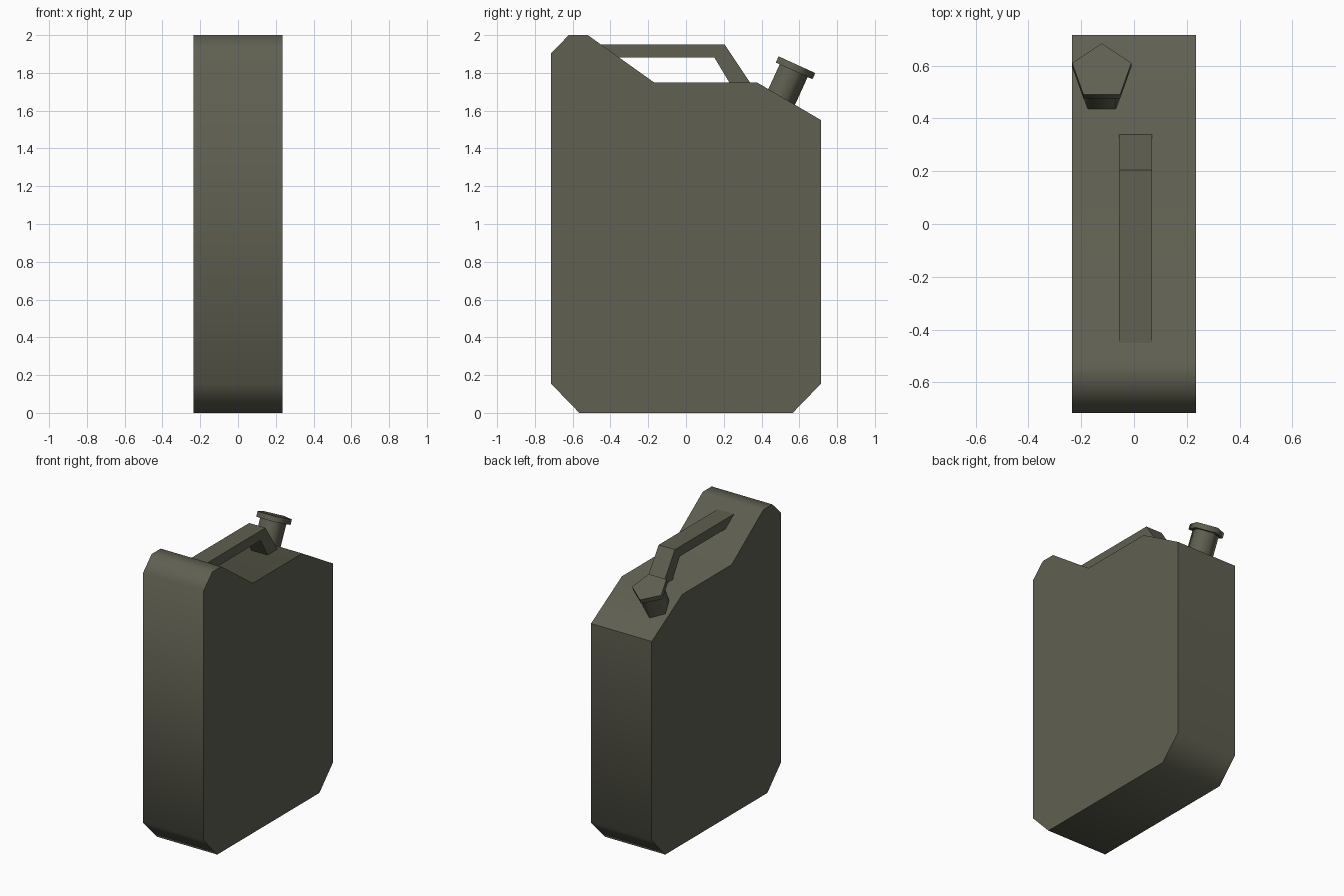
import bpy, bmesh, math
from mathutils import Matrix, Vector

if "Cube" in bpy.data.objects:
    bpy.data.objects.remove(bpy.data.objects["Cube"])

olive = bpy.data.materials.new("olive_drab")
olive.diffuse_color = (0.115, 0.115, 0.083, 1)
olive.use_nodes = True
olive.node_tree.nodes["Principled BSDF"].inputs["Base Color"].default_value = olive.diffuse_color


def finish(name, bm, angle):
    bmesh.ops.recalc_face_normals(bm, faces=bm.faces)
    mesh = bpy.data.meshes.new(name)
    bm.to_mesh(mesh)
    bm.free()
    mesh.materials.append(olive)
    ob = bpy.data.objects.new(name, mesh)
    bpy.context.collection.objects.link(ob)
    bpy.ops.object.select_all(action='DESELECT')
    ob.select_set(True)
    bpy.context.view_layer.objects.active = ob
    bpy.ops.object.shade_smooth_by_angle(angle=math.radians(angle))


def extrude_profile(name, points, x0, x1, angle):
    """Extrude a (y, z) outline along x."""
    bm = bmesh.new()
    face = bm.faces.new([bm.verts.new((x0, y, z)) for y, z in points])
    out = bmesh.ops.extrude_face_region(bm, geom=[face], use_keep_orig=True)
    verts = [g for g in out["geom"] if isinstance(g, bmesh.types.BMVert)]
    bmesh.ops.translate(bm, verts=verts, vec=(x1 - x0, 0, 0))
    finish(name, bm, angle)


# Can body with chamfered corners and sloped shoulder
extrude_profile("can_body", [
    (-0.715, 0.155), (-0.565, 0), (0.565, 0), (0.715, 0.155),
    (0.715, 1.55), (0.375, 1.75), (-0.17, 1.75), (-0.52, 2.0),
    (-0.62, 2.0), (-0.715, 1.905)], -0.235, 0.235, 50)

# Carry handle, its front end sunk into the raised shoulder
extrude_profile("carry_handle", [
    (-0.48, 1.95), (0.205, 1.95), (0.345, 1.74), (0.235, 1.74),
    (0.15, 1.882), (-0.38, 1.882)], -0.057, 0.069, 30)

# Tilted five-sided spout
TILT = math.radians(24.5)
axis = Vector((0, math.sin(TILT), math.cos(TILT)))
top = Vector((-0.122, 0.577, 1.848))


def pentagon(name, radius, start, end):
    """Pentagonal prism between two depths below the cap top."""
    centre = top - axis * (start + end) / 2
    bm = bmesh.new()
    bmesh.ops.create_cone(
        bm, cap_ends=True, segments=5, radius1=radius, radius2=radius,
        depth=end - start)
    # turn one corner to +y, whatever the primitive's starting corner
    v = bm.verts[:][0].co
    spin = math.pi / 2 - math.atan2(v.y, v.x)
    bm.transform(Matrix.Translation(centre) @ Matrix.Rotation(-TILT, 4, 'X')
                 @ Matrix.Rotation(spin, 4, 'Z'))
    finish(name, bm, 75)


pentagon("spout_neck", 0.09, 0.02, 0.235)
pentagon("spout_cap", 0.118, 0, 0.036)
